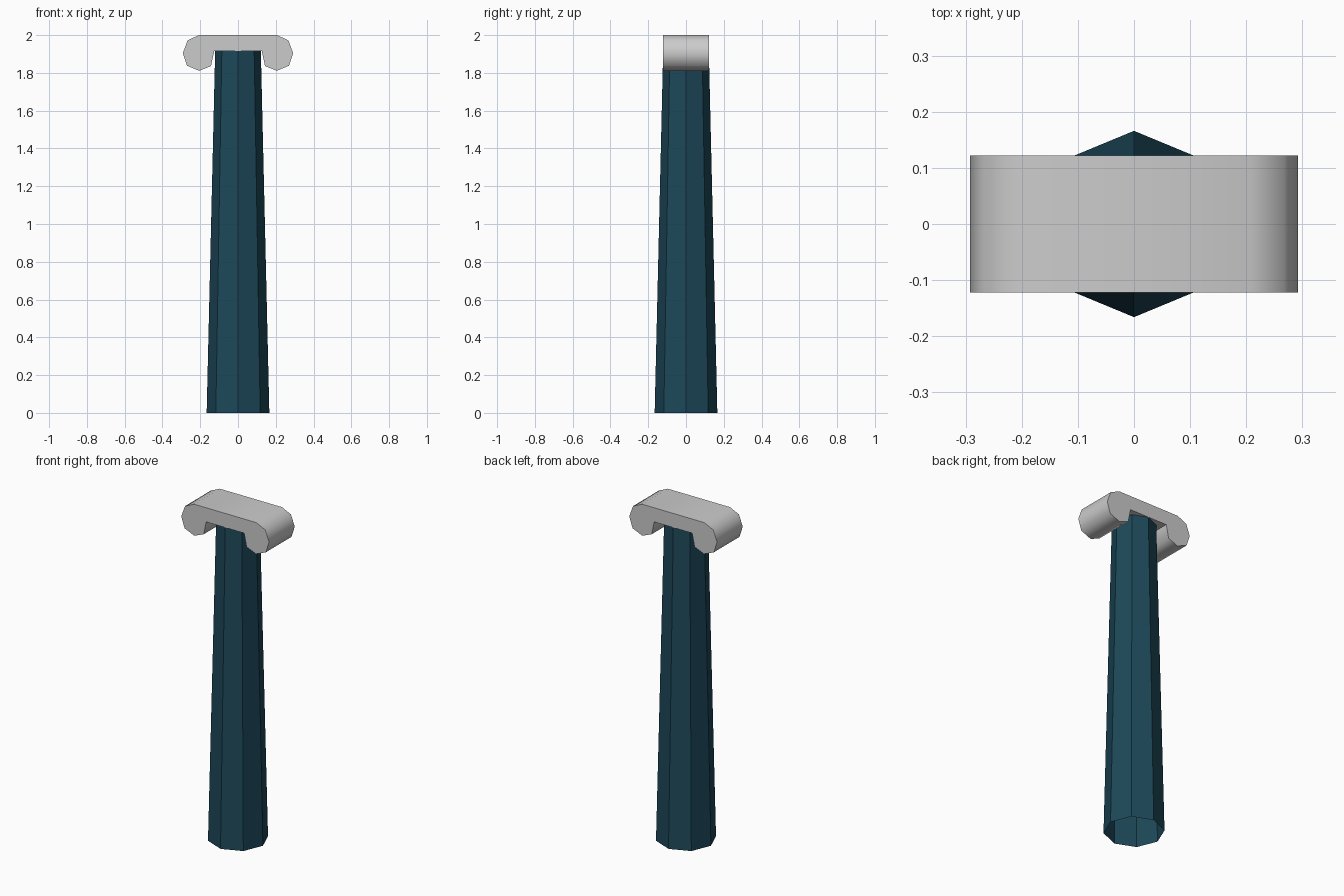
import bpy, bmesh, math

if "Cube" in bpy.data.objects:
    bpy.data.objects.remove(bpy.data.objects["Cube"])


def finish(bm, name):
    bmesh.ops.recalc_face_normals(bm, faces=bm.faces)
    mesh = bpy.data.meshes.new(name)
    bm.to_mesh(mesh)
    bm.free()
    obj = bpy.data.objects.new(name, mesh)
    bpy.context.collection.objects.link(obj)
    return obj


# Shaft: tapered octagonal tube, open at both ends, corners on the axes
SHAFT_TOP = 1.915
bm = bmesh.new()
rings = []
for radius, z in ((0.166, 0.0), (0.121, SHAFT_TOP)):
    rings.append([bm.verts.new((radius * math.cos(i * math.pi / 4),
                                radius * math.sin(i * math.pi / 4), z))
                  for i in range(8)])
for i in range(8):
    j = (i + 1) % 8
    bm.faces.new((rings[0][i], rings[0][j], rings[1][j], rings[1][i]))
shaft = finish(bm, "column_shaft")
mat = bpy.data.materials.new("dark_teal")
mat.diffuse_color = (0.012, 0.065, 0.1, 1.0)
mat.use_nodes = True
mat.node_tree.nodes["Principled BSDF"].inputs["Base Color"].default_value = mat.diffuse_color
shaft.data.materials.append(mat)

# Capital: half profile of one scroll, mirrored and extruded along y
DEPTH = 0.122
half = [(0.207, 2.0), (0.267, 1.972), (0.292, 1.905), (0.27, 1.838),
        (0.205, 1.811), (0.143, 1.836), (0.126, SHAFT_TOP)]
profile = half + [(-x, z) for x, z in reversed(half)]
bm = bmesh.new()
face = bm.faces.new([bm.verts.new((x, -DEPTH, z)) for x, z in profile])
ext = bmesh.ops.extrude_face_region(bm, geom=[face], use_keep_orig=True)
moved = [g for g in ext["geom"] if isinstance(g, bmesh.types.BMVert)]
bmesh.ops.translate(bm, verts=moved, vec=(0, 2 * DEPTH, 0))
capital = finish(bm, "column_capital")

# Rounded scroll sides, crisp end faces
bpy.context.view_layer.objects.active = capital
capital.select_set(True)
bpy.ops.object.shade_smooth_by_angle(angle=math.radians(60))
